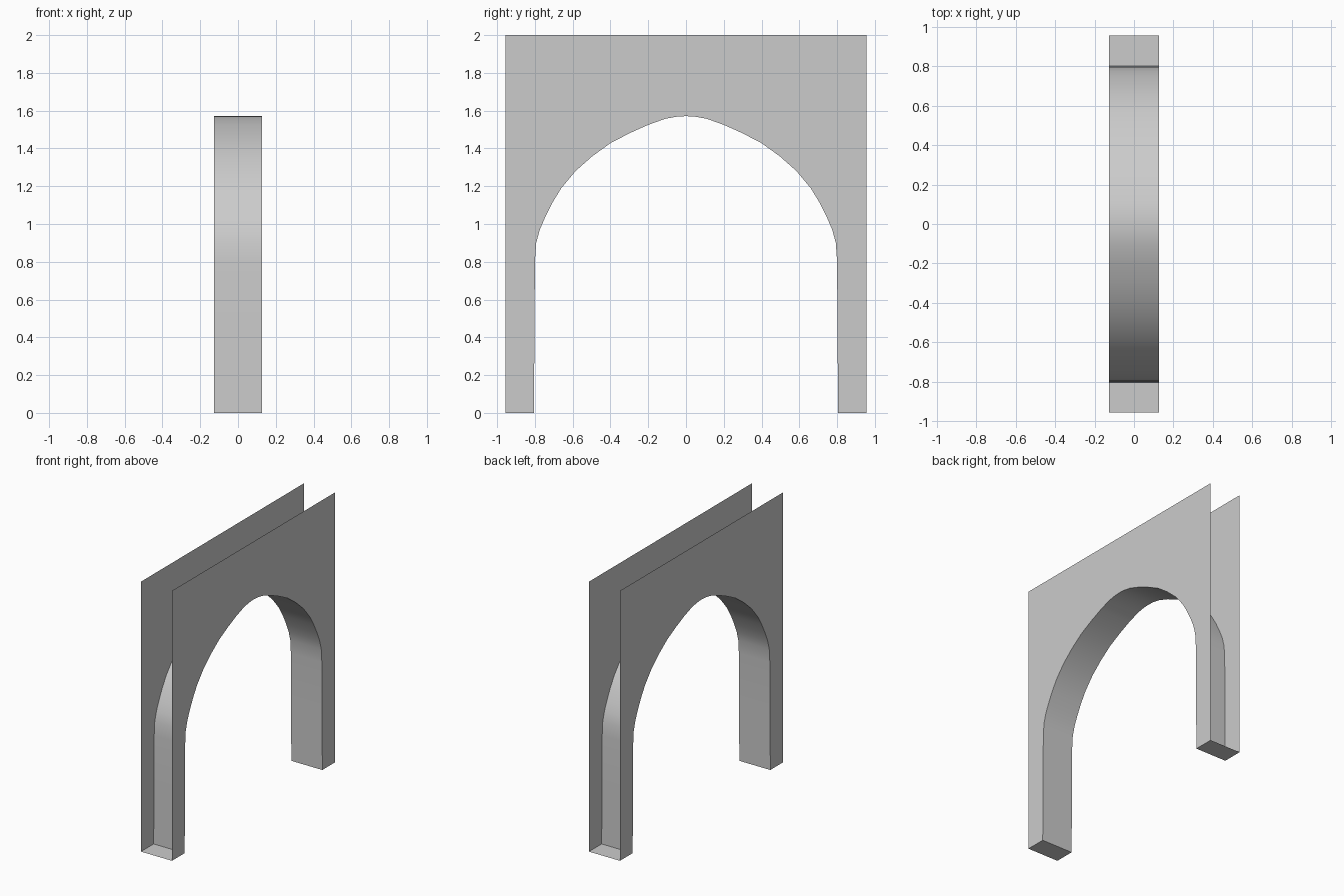
import bpy

if "Cube" in bpy.data.objects:
    bpy.data.objects.remove(bpy.data.objects["Cube"])

HALF_T = 0.127   # half thickness along x
HALF_W = 0.955   # half width along y
TOP = 2.0

# Right half of the arch opening, from foot to crown (y, z)
half = [(0.806, 0), (0.802, 0.4), (0.80, 0.8), (0.793, 0.9), (0.774, 0.97),
        (0.746, 1.035), (0.706, 1.115), (0.66, 1.19), (0.585, 1.28),
        (0.497, 1.358), (0.40, 1.428), (0.296, 1.482), (0.20, 1.525),
        (0.11, 1.557), (0.05, 1.568), (0, 1.571)]
arch = half + [(-y, z) for y, z in reversed(half[:-1])]


def make(name, verts, faces, smooth=False):
    mesh = bpy.data.meshes.new(name)
    mesh.from_pydata(verts, [], faces)
    mesh.update()
    obj = bpy.data.objects.new(name, mesh)
    bpy.context.collection.objects.link(obj)
    if smooth:
        bpy.context.view_layer.objects.active = obj
        obj.select_set(True)
        bpy.ops.object.shade_smooth_by_angle()
        obj.select_set(False)
    return obj


# Two flat wall panels with the arch cut out; ends and top stay open
outline = arch + [(-HALF_W, 0), (-HALF_W, TOP), (HALF_W, TOP), (HALF_W, 0)]
for name, x in (("left_wall_panel", -HALF_T), ("right_wall_panel", HALF_T)):
    order = list(range(len(outline)))
    if x > 0:
        order.reverse()
    make(name, [(x, y, z) for y, z in outline], [order])

# Curved lining under the arch, facing the opening
n = len(arch)
verts = [(x, y, z) for x in (-HALF_T, HALF_T) for y, z in arch]
make("arch_lining", verts,
     [(i, i + 1, n + i + 1, n + i) for i in range(n - 1)], smooth=True)

# Flat soles closing the bottom of each leg, facing down
inner = half[0][0]
for name, a, b in (("back_leg_sole", inner, HALF_W), ("front_leg_sole", -HALF_W, -inner)):
    make(name, [(-HALF_T, a, 0), (-HALF_T, b, 0), (HALF_T, b, 0), (HALF_T, a, 0)],
         [(0, 1, 2, 3)])

# Face each panel outward
for name, sign in (("left_wall_panel", -1), ("right_wall_panel", 1)):
    mesh = bpy.data.objects[name].data
    if mesh.polygons[0].normal.x * sign < 0:
        mesh.flip_normals()

# Face the lining toward the opening
lining = bpy.data.objects["arch_lining"].data
if lining.polygons[0].normal.y > 0:
    lining.flip_normals()
